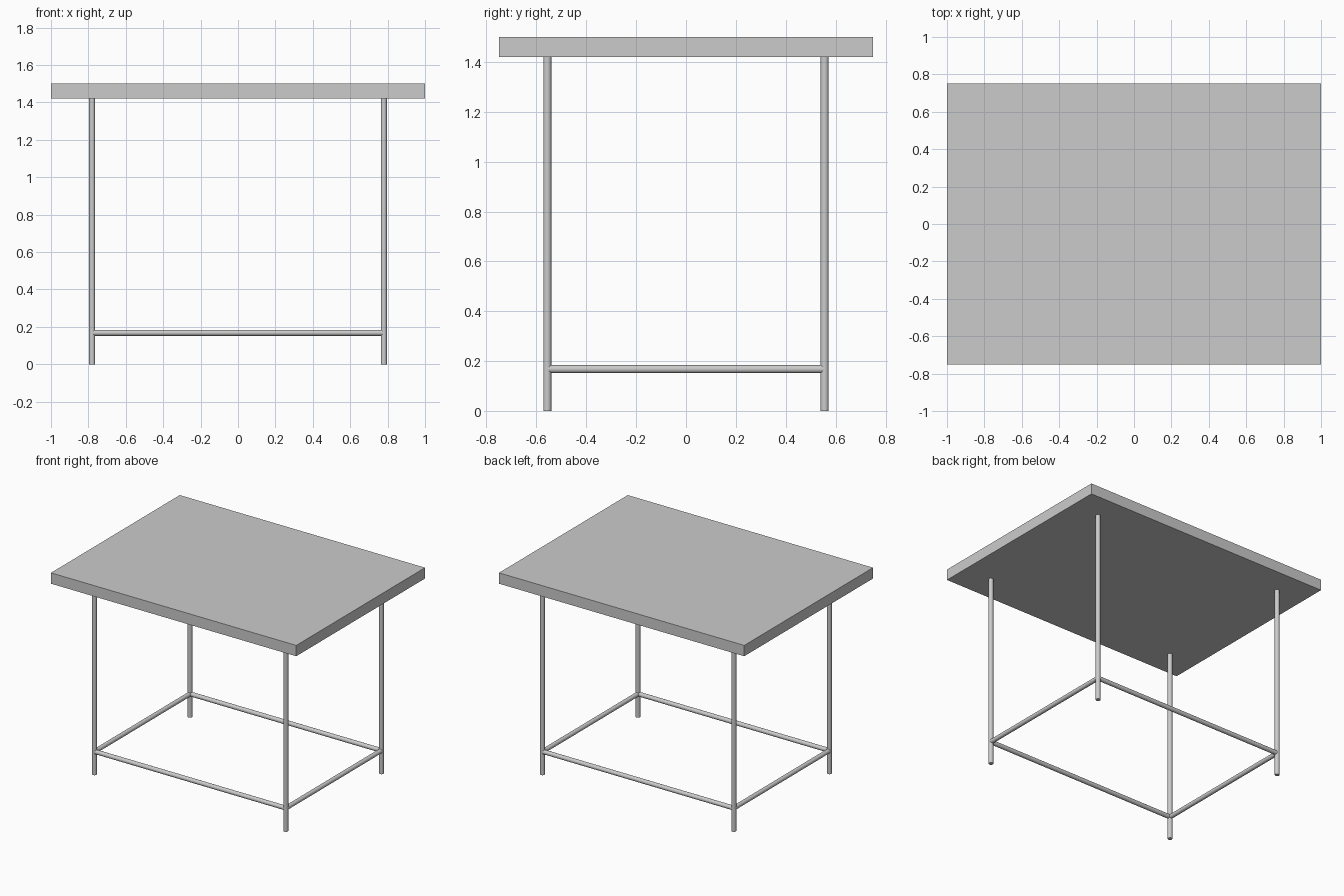
import bpy
from math import pi

if "Cube" in bpy.data.objects:
    bpy.data.objects.remove(bpy.data.objects["Cube"])

LX, LY = 0.78, 0.556      # leg centres
TOP, THICK = 1.5, 0.08    # table top height and thickness
R, RAIL_Z = 0.016, 0.168  # tube radius, stretcher height


def tube(name, loc, length, rot=(0, 0, 0)):
    bpy.ops.mesh.primitive_cylinder_add(vertices=32, radius=R, depth=length,
                                        location=loc, rotation=rot)
    bpy.context.object.name = name
    bpy.ops.object.shade_smooth_by_angle()


# Table top slab
bpy.ops.mesh.primitive_cube_add(size=1, location=(0, 0, TOP - THICK / 2))
top = bpy.context.object
top.name = "table_top"
top.scale = (2, 1.5, THICK)

# Four legs
leg_h = TOP - THICK
for sx, side in ((-1, "left"), (1, "right")):
    for sy, end in ((-1, "front"), (1, "back")):
        tube(f"{end}_{side}_leg", (sx * LX, sy * LY, leg_h / 2), leg_h)

# Stretchers joining the legs near the floor
for s, end, side in ((-1, "front", "left"), (1, "back", "right")):
    tube(f"{end}_stretcher", (0, s * LY, RAIL_Z), 2 * LX, (0, pi / 2, 0))
    tube(f"{side}_stretcher", (s * LX, 0, RAIL_Z), 2 * LY, (pi / 2, 0, 0))
